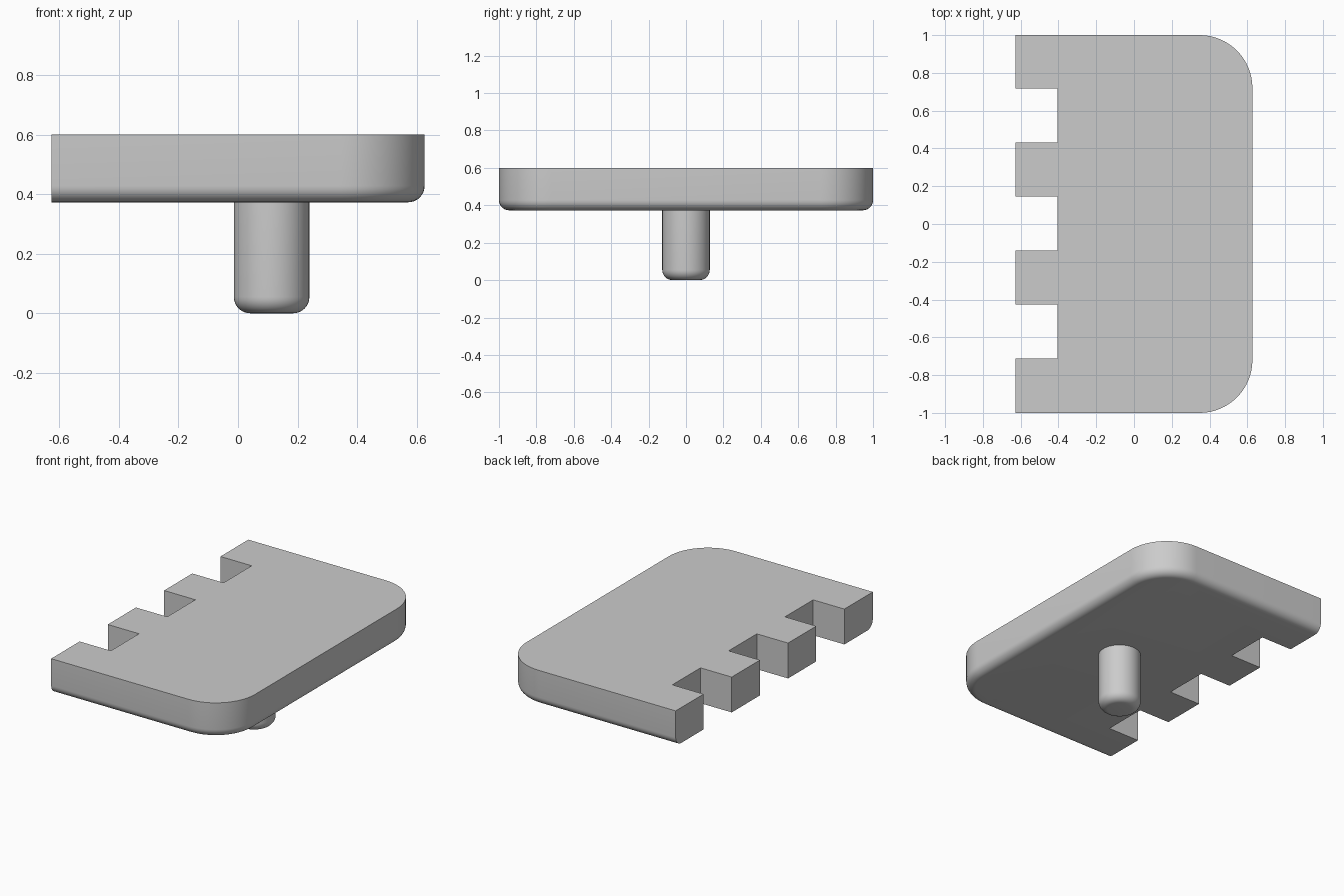
import bpy
import bmesh
from math import sin, cos, pi, radians

cube = bpy.data.objects.get("Cube")
if cube:
    bpy.data.objects.remove(cube, do_unlink=True)

grey = bpy.data.materials.new("plain grey")
grey.use_nodes = True
colour = (0.6, 0.6, 0.6, 1)
grey.diffuse_color = colour
grey.node_tree.nodes["Principled BSDF"].inputs["Base Color"].default_value = colour

TOP, UNDER = 0.6, 0.373      # plate heights
HALF_X, HALF_Y = 0.627, 1.0
CORNER, FILLET = 0.28, 0.055
STEPS = 8


def arc(cx, cy, r, start, end, n):
    return [(cx + r * cos(start + (end - start) * i / n),
             cy + r * sin(start + (end - start) * i / n)) for i in range(n + 1)]


def plate_outline(inset):
    """Outline with two round corners and a toothed straight edge."""
    r = CORNER - inset
    cx, cy = HALF_X - CORNER, HALF_Y - CORNER
    pts = [(-HALF_X, inset - HALF_Y)]
    pts += arc(cx, -cy, r, -pi / 2, 0, 16) + arc(cx, cy, r, 0, pi / 2, 16)
    pts.append((-HALF_X, HALF_Y - inset))
    # three notches, from back to front
    for i in range(3):
        back = 5 / 7 - i * 4 / 7 + 0.003
        front = back - 2 / 7
        pts += [(-HALF_X, back), (-0.405, back), (-0.405, front), (-HALF_X, front)]
    return pts


def peg_outline(inset):
    return arc(0.113, 0, 0.127 - inset, 0, 2 * pi, 48)[:-1]


def loft(name, outline, bottom, top):
    """Stack outlines with a rounded lower edge and cap both ends."""
    levels = []
    for i in range(STEPS + 1):
        a = pi / 2 * i / STEPS
        levels.append((FILLET * (1 - sin(a)), bottom + FILLET * (1 - cos(a))))
    levels.append((0, top))
    bm = bmesh.new()
    rings = [[bm.verts.new((x, y, z)) for x, y in outline(d)] for d, z in levels]
    for low, high in zip(rings, rings[1:]):
        for i in range(len(low)):
            j = (i + 1) % len(low)
            bm.faces.new((low[i], low[j], high[j], high[i]))
    bm.faces.new(rings[0][::-1])
    bm.faces.new(rings[-1])
    bmesh.ops.recalc_face_normals(bm, faces=bm.faces)
    mesh = bpy.data.meshes.new(name)
    bm.to_mesh(mesh)
    bm.free()
    mesh.materials.append(grey)
    obj = bpy.data.objects.new(name, mesh)
    bpy.context.collection.objects.link(obj)
    bpy.ops.object.select_all(action='DESELECT')
    obj.select_set(True)
    bpy.context.view_layer.objects.active = obj
    bpy.ops.object.shade_smooth_by_angle(angle=radians(30))
    return obj


loft("toothed_plate", plate_outline, UNDER, TOP)
loft("round_peg", peg_outline, 0, UNDER + 0.01)
